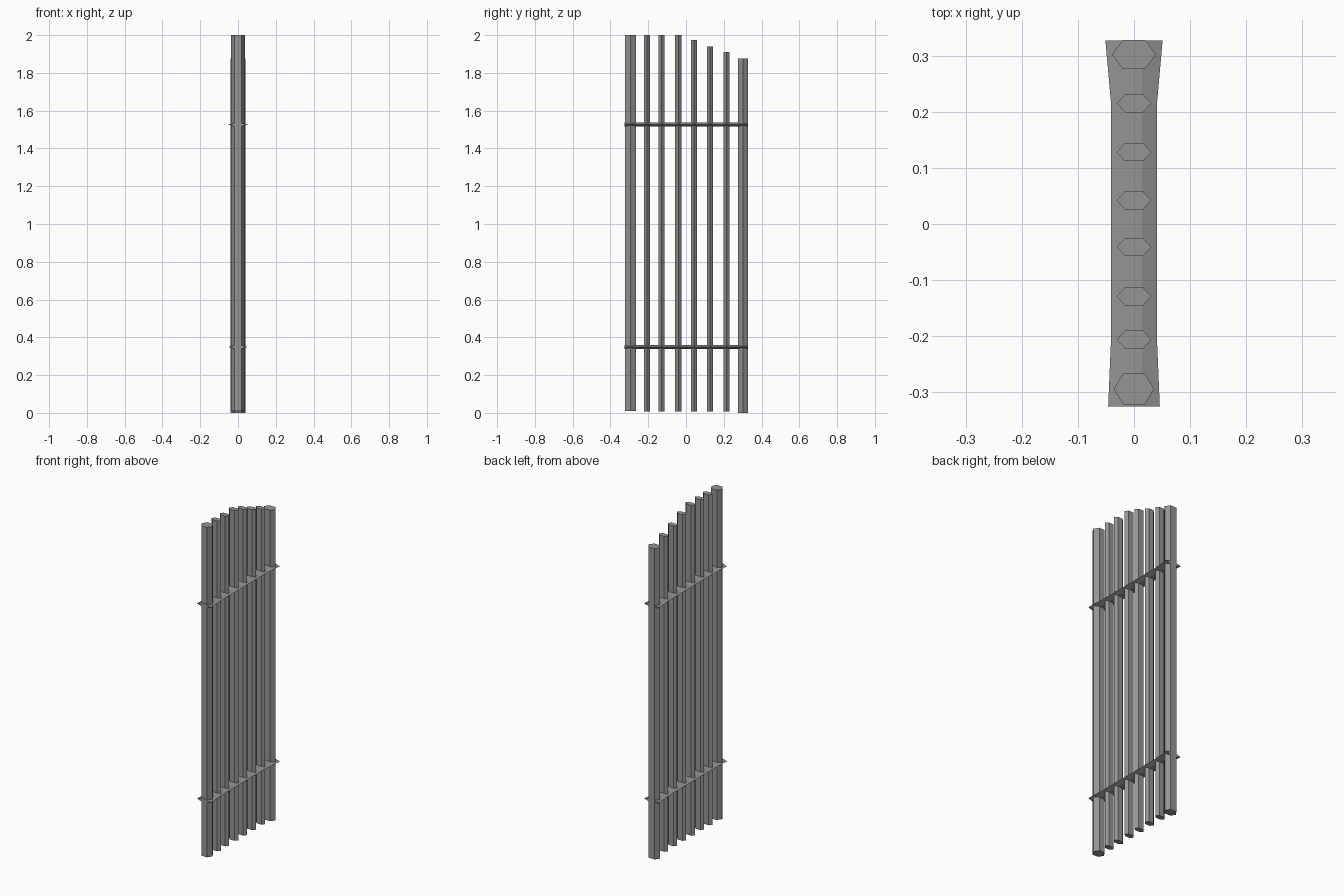
import bpy
import bmesh

cube = bpy.data.objects.get("Cube")
if cube:
    bpy.data.objects.remove(cube, do_unlink=True)

grey = bpy.data.materials.new("iron grey")
grey.use_nodes = True
colour = (0.3, 0.3, 0.3, 1)
grey.diffuse_color = colour
grey.node_tree.nodes["Principled BSDF"].inputs["Base Color"].default_value = colour


def loft(name, rings):
    """Flat-faced solid through equal-sized rings of points, capped at both ends."""
    bm = bmesh.new()
    loops = [[bm.verts.new(p) for p in ring] for ring in rings]
    for a, b in zip(loops, loops[1:]):
        for i in range(len(a)):
            j = (i + 1) % len(a)
            bm.faces.new((a[i], a[j], b[j], b[i]))
    bm.faces.new(loops[0])
    bm.faces.new(loops[-1])
    bmesh.ops.recalc_face_normals(bm, faces=bm.faces)
    mesh = bpy.data.meshes.new(name)
    bm.to_mesh(mesh)
    bm.free()
    mesh.materials.append(grey)
    obj = bpy.data.objects.new(name, mesh)
    bpy.context.collection.objects.link(obj)
    return obj


def hexagon(half_width, flat, half_depth):
    """Six-sided section with points at both sides and flats front and back."""
    return [(half_width, 0), (flat, half_depth), (-flat, half_depth),
            (-half_width, 0), (-flat, -half_depth), (flat, -half_depth)]


def upright(name, y, bottom, top, section):
    loft(name, [[(u, y + v, z) for u, v in section] for z in (bottom, top)])


# Heavy end posts
upright("front_post", -0.294, 0.01, 2.0, hexagon(0.036, 0.019, 0.028))
upright("back_post", 0.302, 0.0, 1.875, hexagon(0.039, 0.020, 0.026))

# Thin bars between them, stepping down towards the back
bars = [(-0.206, 2.0), (-0.129, 2.0), (-0.041, 2.0),
        (0.042, 1.975), (0.128, 1.94), (0.215, 1.91)]
thin = hexagon(0.031, 0.016, 0.016)
for number, (y, top) in enumerate(bars, 1):
    upright(f"bar_{number}", y, 0.008, top, thin)

# Cross rails, flaring at both ends
stations = [(-0.325, 0.046), (-0.206, 0.041), (0.215, 0.041), (0.327, 0.051)]
for name, z in (("lower_rail", 0.349), ("upper_rail", 1.526)):
    loft(name, [[(u, y, z + v) for u, v in hexagon(w, 0.014, 0.011)]
                for y, w in stations])
